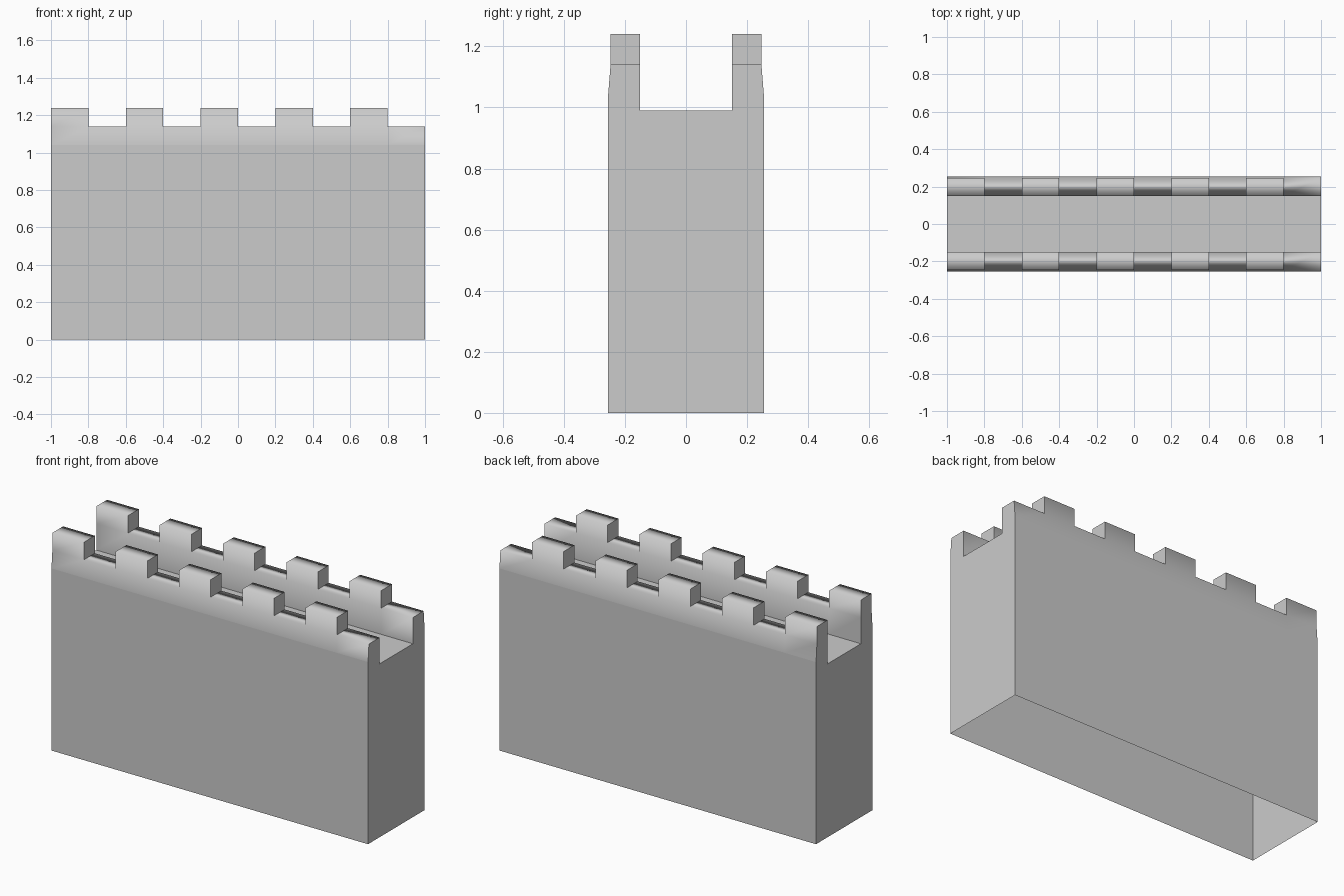
import bpy, bmesh

if "Cube" in bpy.data.objects:
    bpy.data.objects.remove(bpy.data.objects["Cube"])

LENGTH, SEGMENTS = 2.0, 10
FLOOR_Z, PARAPET_Z, MERLON_H = 0.99, 1.14, 0.10

# Half cross-section of the wall: outer face, slight taper, parapet, walkway
half = [(0.255, 0.0), (0.255, 1.04), (0.247, PARAPET_Z),
        (0.15, PARAPET_Z), (0.15, FLOOR_Z)]
profile = [(-y, z) for y, z in half] + half[::-1]

bm = bmesh.new()

# Wall body: profile swept along x in equal segments, open underneath
rings = []
for i in range(SEGMENTS + 1):
    x = -LENGTH / 2 + LENGTH * i / SEGMENTS
    rings.append([bm.verts.new((x, y, z)) for y, z in profile])
for a, b in zip(rings, rings[1:]):
    for j in range(len(profile) - 1):
        bm.faces.new((a[j], b[j], b[j + 1], a[j + 1]))

# End walls
bm.faces.new(rings[0])
bm.faces.new(rings[-1][::-1])
bmesh.ops.recalc_face_normals(bm, faces=bm.faces[:])

# Merlons: every other parapet top raised, starting at the left end
tops = []
for f in bm.faces:
    c = f.calc_center_median()
    if f.normal.z > 0.9 and c.z > PARAPET_Z - 0.01:
        if int((c.x + LENGTH / 2) / (LENGTH / SEGMENTS)) % 2 == 0:
            tops.append(f)
res = bmesh.ops.extrude_face_region(bm, geom=tops)
bmesh.ops.translate(bm, vec=(0, 0, MERLON_H),
                    verts=[g for g in res["geom"] if isinstance(g, bmesh.types.BMVert)])
leftover = [f for f in tops if f.is_valid]
if leftover:
    bmesh.ops.delete(bm, geom=leftover, context='FACES_ONLY')
bmesh.ops.recalc_face_normals(bm, faces=bm.faces[:])
bm.normal_update()

# Soft shading over the parapet rims, crisp ends and walkway edges
for f in bm.faces:
    f.smooth = True
for e in bm.edges:
    on_end = any(abs(f.normal.x) > 0.5 for f in e.link_faces)
    on_floor = all(abs(v.co.z - FLOOR_Z) < 1e-4 for v in e.verts)
    on_wall = all(abs(v.co.z - 1.04) < 1e-4 for v in e.verts)
    e.smooth = not (on_end or on_floor or on_wall)

mesh = bpy.data.meshes.new("battlement_wall")
bm.to_mesh(mesh)
bm.free()
wall = bpy.data.objects.new("battlement_wall", mesh)
bpy.context.collection.objects.link(wall)
